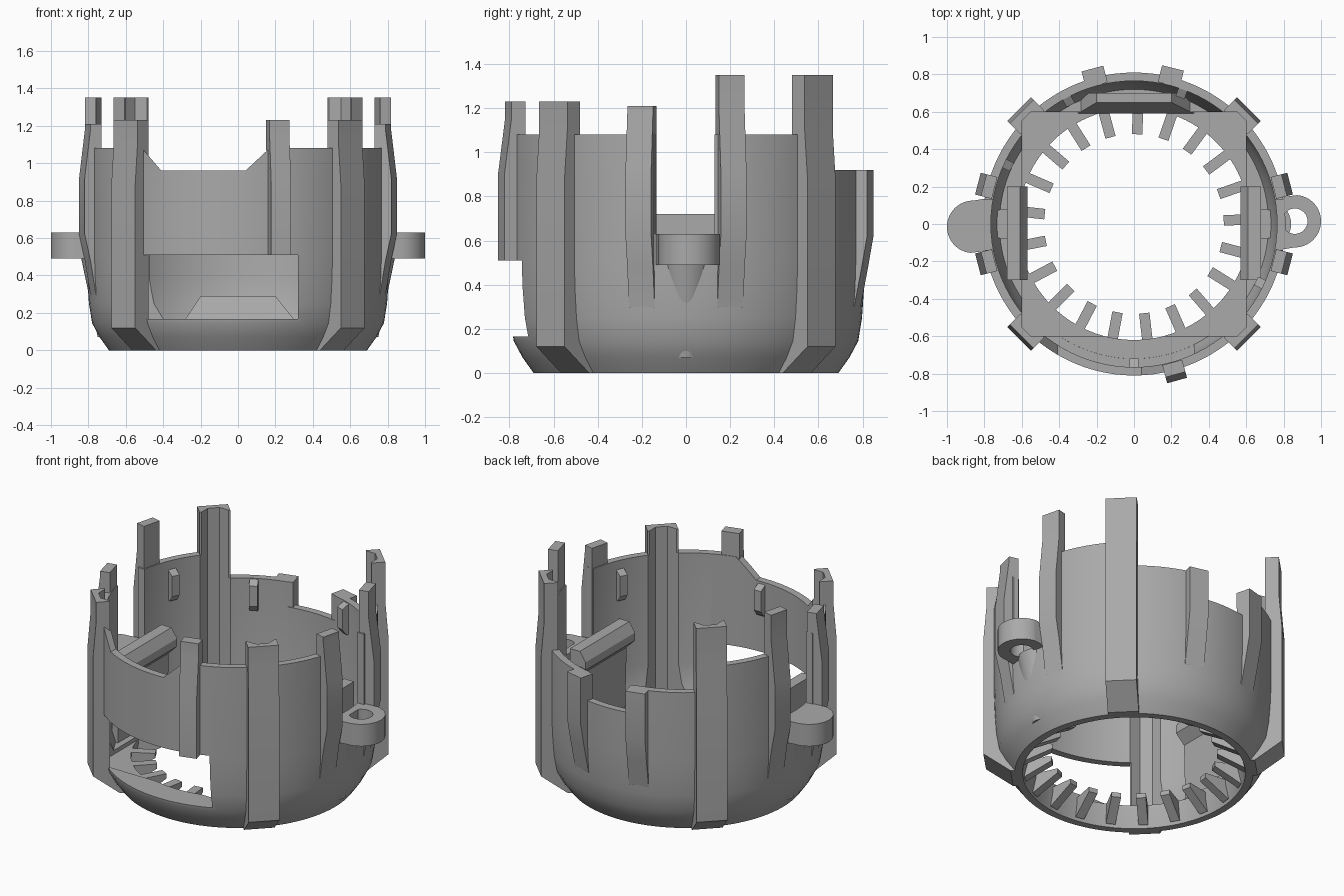
import bpy, bmesh
from math import sin, cos, pi, radians
from mathutils import Matrix, Vector

cube = bpy.data.objects.get("Cube")
if cube:
    bpy.data.objects.remove(cube, do_unlink=True)

grey = bpy.data.materials.new("plain grey")
grey.use_nodes = True
grey.diffuse_color = (0.4, 0.4, 0.4, 1)
grey.node_tree.nodes["Principled BSDF"].inputs["Base Color"].default_value = (0.4, 0.4, 0.4, 1)


def finish(name, bm):
    bmesh.ops.recalc_face_normals(bm, faces=bm.faces)
    mesh = bpy.data.meshes.new(name)
    bm.to_mesh(mesh)
    bm.free()
    mesh.materials.append(grey)
    ob = bpy.data.objects.new(name, mesh)
    bpy.context.collection.objects.link(ob)
    return ob


def prism(name, pts, a, b, axis="y", turn=0):
    """Extrude an outline from a to b along an axis, then turn it about z."""
    bm = bmesh.new()
    place = (lambda u, v: (u, a, v)) if axis == "y" else (lambda u, v: (u, v, a))
    face = bm.faces.new([bm.verts.new(place(u, v)) for u, v in pts])
    new = bmesh.ops.extrude_face_region(bm, geom=[face])["geom"]
    step = Vector((0, b - a, 0)) if axis == "y" else Vector((0, 0, b - a))
    bmesh.ops.translate(bm, vec=step, verts=[g for g in new if isinstance(g, bmesh.types.BMVert)])
    bm.transform(Matrix.Rotation(radians(turn), 4, "Z"))
    return finish(name, bm)


def box(name, x0, x1, y0, y1, z0, z1):
    return prism(name, [(x0, z0), (x1, z0), (x1, z1), (x0, z1)], y0, y1)


def circle(r, cx=0, cy=0, n=96, start=0, sweep=2 * pi):
    return [(cx + r * cos(start + sweep * i / n), cy + r * sin(start + sweep * i / n)) for i in range(n)]


def revolve(name, pts, n=96):
    bm = bmesh.new()
    vs = [bm.verts.new((r, 0, z)) for r, z in pts]
    es = [bm.edges.new((vs[i - 1], vs[i])) for i in range(len(vs))]
    bmesh.ops.spin(bm, geom=vs + es, axis=(0, 0, 1), cent=(0, 0, 0), angle=2 * pi, steps=n)
    bmesh.ops.remove_doubles(bm, verts=bm.verts, dist=1e-4)
    return finish(name, bm)


def cut(ob, *cutters):
    bpy.context.view_layer.objects.active = ob
    for c in cutters:
        c.hide_render = True
        m = ob.modifiers.new("cut", "BOOLEAN")
        m.operation, m.solver, m.object = "DIFFERENCE", "EXACT", c
        bpy.ops.object.modifier_apply(modifier=m.name)


parts = []

# Cutters shared by several parts
s, c = 0.6, 0.55
pocket = prism("pocket_cutter", [(s, -c), (s, c), (c, s), (-c, s), (-s, c), (-s, -c), (-c, -s), (c, -s)],
               0.14, 2, "z")
bore = prism("bore_cutter", circle(0.768), 0.2, 2, "z")
cutters = [pocket, bore]

# Round shell with floor ring and stepped rim
shell = revolve("shell", [(0.645, 0), (0.69, 0), (0.74, 0.07), (0.78, 0.145), (0.797, 0.25), (0.806, 0.38),
                          (0.81, 0.5), (0.81, 1.08), (0.765, 1.08), (0.765, 0.38), (0.75, 0.25),
                          (0.72, 0.165), (0.62, 0.165), (0.62, 0.11)])
notches = [
    box("slot_cutter", -0.515, 0.32, -1, -0.55, 0.166, 0.51),
    box("ear_gap_cutter", -1, 1, -0.14, 0.13, 0.63, 2),
    box("back_rim_cutter", -0.53, 0.53, 0.5, 1, 0.92, 2),
    box("back_gap_cutter", -0.17, 0.16, 0.5, 1, 0.76, 2),
    prism("front_rim_cutter", [(-0.41, 0.96), (0.04, 0.96), (0.19, 1.1), (0.19, 1.3), (-0.53, 1.3), (-0.53, 1.1)],
          -1, -0.5),
]
cut(shell, pocket, *notches)
cutters += notches
parts.append(shell)

# Corner pillars, taller at the back
for side, turn, top in (("back_left", 45, 1.35), ("back_right", 135, 1.35),
                        ("front_right", 225, 1.23), ("front_left", 315, 1.23)):
    p = prism(side + "_pillar", [(0.66, 0), (0.71, 0), (0.868, 0.12), (0.868, 0.88), (0.85, 1.1), (0.85, top),
                                 (0.768, top), (0.768, 0.16), (0.66, 0.1)], -0.09, 0.09, turn=turn)
    cut(p, pocket)
    parts.append(p)

# Tapered ribs beside each ear
for side, base in (("left", 0), ("right", 180)):
    for way in (-1, 1):
        front = (way < 0) == (base == 0)
        top = 1.21 if front else 1.35
        p = prism(f"{side}_{'front' if front else 'back'}_rib",
                  [(0.77, 0.26), (0.8, 0.3), (0.83, 0.48), (0.862, 0.62), (0.862, 0.92), (0.83, 1.18),
                   (0.83, top), (0.77, top)], -0.06, 0.06, turn=base + way * 14.5)
        parts.append(p)

# Ribs on the back and the front
for side, turn in (("left", 76), ("right", 105)):
    parts.append(prism(f"back_{side}_rib", [(0.77, 0.26), (0.8, 0.3), (0.835, 0.48), (0.86, 0.62), (0.86, 0.92),
                                            (0.768, 0.92)], -0.06, 0.06, turn=turn))
parts.append(prism("front_rib", [(0.77, 0.51), (0.868, 0.51), (0.868, 0.9), (0.835, 1.15), (0.835, 1.23),
                                 (0.768, 1.23)], -0.055, 0.055, turn=-74.6))

# Screw ears with tapered bosses underneath
for side, turn in (("left", 0), ("right", 180)):
    outline = [(0.7, -0.14), (0.8, -0.135)] + circle(0.14, 0.86, 0.015, 32, -pi / 2, pi) + [(0.8, 0.145), (0.7, 0.15)]
    ear = prism(side + "_ear", outline, 0.49, 0.63, "z", turn)
    hole = prism(side + "_ear_cutter", circle(0.068, 0.86, 0.015, 32), 0.3, 0.9, "z", turn)
    cut(ear, bore, hole)
    bm = bmesh.new()
    bmesh.ops.create_cone(bm, cap_ends=True, segments=40, radius1=0.06, radius2=0.125, depth=0.43)
    for v in bm.verts:
        v.co += Vector((0.715 if v.co.z > 0 else 0.69, 0, 0.285))
    bm.transform(Matrix.Rotation(radians(turn), 4, "Z"))
    boss = finish(side + "_boss", bm)
    cut(boss, bore)
    parts += [ear, boss]
    cutters.append(hole)

# Inward fingers round the floor opening
count = 21
for i in range(count):
    parts.append(prism(f"finger_{i + 1}", [(0.66, 0.02), (0.635, 0.02), (0.48, 0.11), (0.48, 0.14), (0.66, 0.14)],
                       -0.028, 0.028, turn=88 + 360 * i / count))

# Side clips with a hooked top
for side, sx in (("left", 1), ("right", -1)):
    hook = [(0.68, 0.15), (0.64, 0.15), (0.63, 0.55), (0.57, 0.61), (0.57, 0.66), (0.61, 0.72), (0.68, 0.72)]
    parts.append(prism(side + "_clip", [(sx * x, z) for x, z in hook], -0.3, 0.2))

# Ramp at the back of the floor
bm = bmesh.new()
low = [(-0.3, 0.59, 0.14), (0.32, 0.59, 0.14), (0.32, 0.7, 0.14), (-0.3, 0.7, 0.14)]
high = [(-0.2, 0.65, 0.29), (0.2, 0.65, 0.29), (0.2, 0.7, 0.29), (-0.2, 0.7, 0.29)]
for co in low + high:
    bm.verts.new(co)
bmesh.ops.convex_hull(bm, input=bm.verts)
parts.append(finish("back_ramp", bm))

# Small locating tabs on the inner wall
for i, (turn, top) in enumerate(((118, 0.92), (70, 0.92), (-90, 0.95), (-25, 1.03), (155, 1.03))):
    parts.append(prism(f"inner_tab_{i + 1}", [(0.775, top - 0.2), (0.75, top - 0.2), (0.72, top - 0.16),
                                              (0.72, top - 0.03), (0.775, top)], -0.025, 0.025, turn=turn))

for ob in cutters:
    bpy.data.objects.remove(ob, do_unlink=True)

# Smooth the round surfaces, keep the edges crisp
bpy.ops.object.select_all(action="DESELECT")
for ob in parts:
    ob.select_set(True)
bpy.context.view_layer.objects.active = shell
bpy.ops.object.shade_smooth_by_angle(angle=radians(25))
